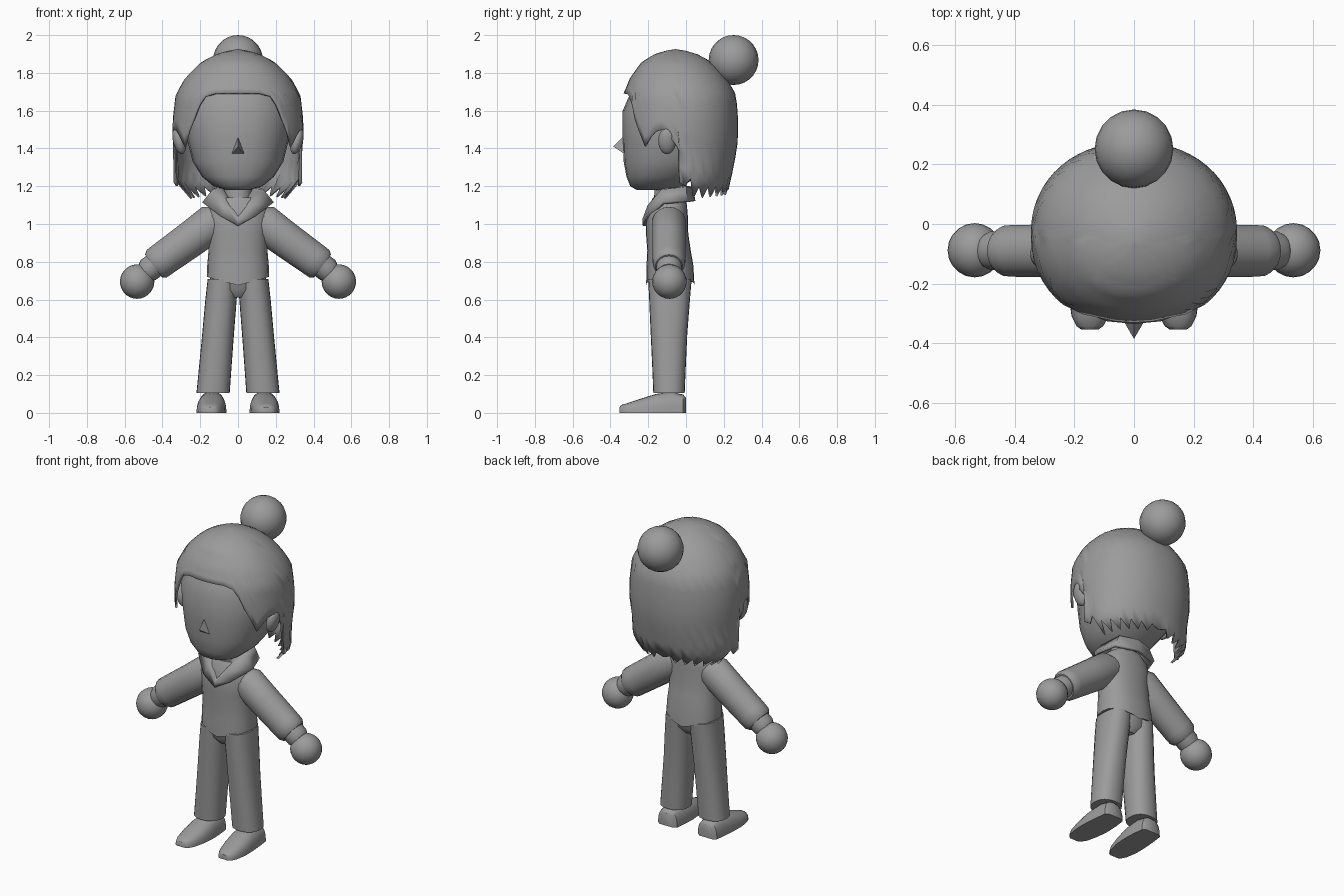
import bpy
import bmesh
from math import sin, cos, pi, radians
from mathutils import Vector

cube = bpy.data.objects.get("Cube")
if cube:
    bpy.data.objects.remove(cube, do_unlink=True)

GREY = (0.33, 0.33, 0.33, 1.0)
clay = bpy.data.materials.new("plain_grey")
clay.use_nodes = True
clay.diffuse_color = GREY
shader = clay.node_tree.nodes["Principled BSDF"]
shader.inputs["Base Color"].default_value = GREY
shader.inputs["Roughness"].default_value = 0.8


def finish(name, bm, angle=40, thickness=0.0):
    """Turn a bmesh into a smooth shaded object."""
    bmesh.ops.remove_doubles(bm, verts=bm.verts, dist=0.0005)
    bmesh.ops.recalc_face_normals(bm, faces=bm.faces)
    mesh = bpy.data.meshes.new(name)
    bm.to_mesh(mesh)
    bm.free()
    mesh.materials.append(clay)
    obj = bpy.data.objects.new(name, mesh)
    bpy.context.collection.objects.link(obj)
    bpy.ops.object.select_all(action="DESELECT")
    obj.select_set(True)
    bpy.context.view_layer.objects.active = obj
    bpy.ops.object.shade_smooth_by_angle(angle=radians(angle))
    if thickness:
        shell = obj.modifiers.new("thickness", "SOLIDIFY")
        shell.thickness = thickness
        shell.offset = 0
    return obj


def loft(name, rings, caps=True, angle=40, thickness=0.0):
    """Skin a surface over closed rings of points."""
    bm = bmesh.new()
    rows = [[bm.verts.new(p) for p in ring] for ring in rings]
    count = len(rows[0])
    for low, high in zip(rows, rows[1:]):
        for i in range(count):
            j = (i + 1) % count
            bm.faces.new((low[i], low[j], high[j], high[i]))
    if caps:
        bm.faces.new(rows[0])
        bm.faces.new(rows[-1])
    return finish(name, bm, angle, thickness)


def power(v, p):
    return (1 if v >= 0 else -1) * abs(v) ** (2 / p)


def oval(z, rx, cy, ry, cx=0.0, p=2.0, n=24):
    """Horizontal rounded section, starting at the front."""
    turns = [2 * pi * i / n for i in range(n)]
    return [Vector((cx + rx * power(sin(a), p), cy - ry * power(cos(a), p), z))
            for a in turns]


def ball(name, centre, size, tilt=0.0):
    bm = bmesh.new()
    bmesh.ops.create_uvsphere(bm, u_segments=20, v_segments=14, radius=1)
    obj = finish(name, bm)
    obj.location, obj.scale = centre, size
    obj.rotation_euler.y = tilt


def table(rows, key):
    """Linear lookup in rows sorted by a rising first value."""
    for a, b in zip(rows, rows[1:]):
        if key <= b[0]:
            t = max(0, (key - a[0]) / (b[0] - a[0]))
            return [u + (v - u) * t for u, v in zip(a[1:], b[1:])]
    return rows[-1][1:]


# Head with a flattened face and a narrow chin
loft("head", [oval(z, rx, cy, ry, p=2.3) for z, rx, cy, ry in (
    (1.18, .06, -.16, .10), (1.2, .13, -.155, .14), (1.25, .19, -.13, .185),
    (1.33, .24, -.085, .245), (1.45, .27, -.05, .285), (1.6, .29, -.04, .295),
    (1.75, .24, -.04, .23), (1.85, .1, -.04, .1))])

# Nose
bm = bmesh.new()
tip = bm.verts.new((0, -.385, 1.41))
base = [bm.verts.new(p) for p in
        ((-.035, -.325, 1.37), (.035, -.325, 1.37), (0, -.325, 1.47))]
bm.faces.new(base)
for i in range(3):
    bm.faces.new((tip, base[i], base[i - 1]))
finish("nose", bm, angle=20)

# Hair cap: columns run from the crown to a ragged lower edge
hair_profile = ((1.13, .25, .24), (1.21, .335, .262), (1.35, .325, .29),
                (1.45, .34, .305), (1.55, .34, .305), (1.68, .325, .295),
                (1.77, .275, .25), (1.85, .195, .185), (1.89, .12, .12),
                (1.91, .06, .06), (1.92, 0, 0))
fringe = [(0, 1.69), (10, 1.69), (20, 1.69), (30, 1.675), (36, 1.63),
          (42, 1.55), (48, 1.49), (55, 1.41), (62, 1.46), (68, 1.49),
          (75, 1.5), (82, 1.46), (89, 1.4), (90, 1.22), (96, 1.2), (101, 1.24)]
for k in range(12):
    fringe.append((106 + k * 6, 1.2 if k % 2 else 1.135 + .002 * k))
fringe.append((180, 1.18))
columns = fringe + [(360 - a, z) for a, z in reversed(fringe[1:-1])]
steps = 14
hair_rows = []
for s in range(steps + 1):
    row = []
    for degrees, edge in columns:
        z = 1.92 - (1.92 - edge) * (s / steps) ** 1.7
        rx, ry = table(hair_profile, z)
        a = radians(degrees)
        if cos(a) > 0 and z < 1.68:
            ry = max(ry, .3)
        row.append((rx * power(sin(a), 2.15),
                    -.035 - .02 * max(0, z - 1.7) / .22 - ry * power(cos(a), 2.15), z))
    hair_rows.append(row)
loft("hair", hair_rows, caps=False, angle=50, thickness=.012)
ball("hair_bun", (0, .252, 1.868), (.132, .132, .132))

# Neck and jacket body with a dipped hem
loft("neck", [oval(z, r, -.095, r) for z, r in ((1.0, .09), (1.1, .075), (1.24, .07))])
body = [oval(z, rx, cy, ry, p=2.3) for z, rx, cy, ry in (
    (.72, .164, -.083, .128), (.78, .163, -.085, .124), (.86, .156, -.09, .115),
    (.95, .158, -.1, .112), (1.04, .168, -.1, .11), (1.1, .15, -.095, .1),
    (1.14, .1, -.09, .085))]
for p in body[0]:
    p.z -= .045 * (1 - abs(p.x) / .164)
loft("jacket_body", body)

# Folded collar with a V at the front
inner = [(0, -.2, 1.035), (.04, -.165, 1.11), (.08, -.11, 1.18),
         (.07, -.035, 1.195), (0, -.01, 1.195)]
outer = [(0, -.22, .99), (.09, -.2, 1.04), (.182, -.12, 1.11),
         (.14, 0, 1.12), (0, .04, 1.12)]


def full_ring(half):
    mirrored = [(-x, y, z) for x, y, z in reversed(half[1:-1])]
    return [Vector(p) for p in half + mirrored]


rings = [full_ring(inner), full_ring(outer)]
fold = []
for a, b in zip(*rings):
    bulge = Vector((0, .015 if b.y > -.05 else -.012, .03 * (a.z - .98) / .2))
    fold.append((a + b) / 2 + bulge)
rings.insert(1, fold)
loft("collar", rings, caps=False, angle=60, thickness=.02)

# Hips join the trouser legs under the jacket
loft("hips", [oval(z, rx, -.085, ry) for z, rx, ry in
              ((.61, .06, .07), (.65, .135, .105), (.74, .155, .115))])


def sleeve_ring(side, x, z, r, depth, n=18):
    """Section square to the arm direction."""
    points = []
    for i in range(n):
        a = 2 * pi * i / n
        points.append((side * (x + .6 * r * cos(a)), -.09 + depth * sin(a),
                       z + .8 * r * cos(a)))
    return points


for side, label in ((1, "left_"), (-1, "right_")):
    # Ear
    ball(label + "ear", (side * .312, -.1, 1.44), (.032, .047, .072), side * .25)

    # Sleeve, cuff and hand
    loft(label + "sleeve", [sleeve_ring(side, *v) for v in (
        (.07, 1.035, .07, .07), (.13, 1.01, .1, .09), (.25, .92, .096, .09),
        (.4, .812, .091, .088), (.43, .79, .09, .085), (.447, .777, .076, .072))])
    loft(label + "cuff", [sleeve_ring(side, *v) for v in (
        (.43, .79, .066, .066), (.475, .757, .066, .066), (.49, .742, .058, .058))])
    ball(label + "hand", (side * .534, -.088, .695), (.091, .091, .091))

    # Trouser leg leaning outward to the hem
    loft(label + "trouser_leg", [
        oval(z, rx, cy, ry, side * (.132 - .085 * (z - .105)), 2.3)
        for z, rx, cy, ry in (
            (.105, .088, -.09, .083), (.25, .086, -.09, .089),
            (.42, .084, -.09, .097), (.6, .083, -.087, .108),
            (.71, .08, -.085, .115))])

    # Shoe: flat sole, arched sections from heel to toe
    sections = []
    for y, width, height, cx in (
            (0, .045, .08, .138), (-.015, .066, .097, .138), (-.08, .074, .112, .138),
            (-.16, .079, .1, .14), (-.24, .076, .075, .144), (-.31, .062, .052, .147),
            (-.342, .045, .042, .148), (-.353, .03, .03, .148)):
        arch = [pi * i / 12 for i in range(13)]
        sections.append([(side * (cx + width * power(cos(a), 2.6)), y,
                          height * power(sin(a), 2.6)) for a in arch])
    loft(label + "shoe", sections)
